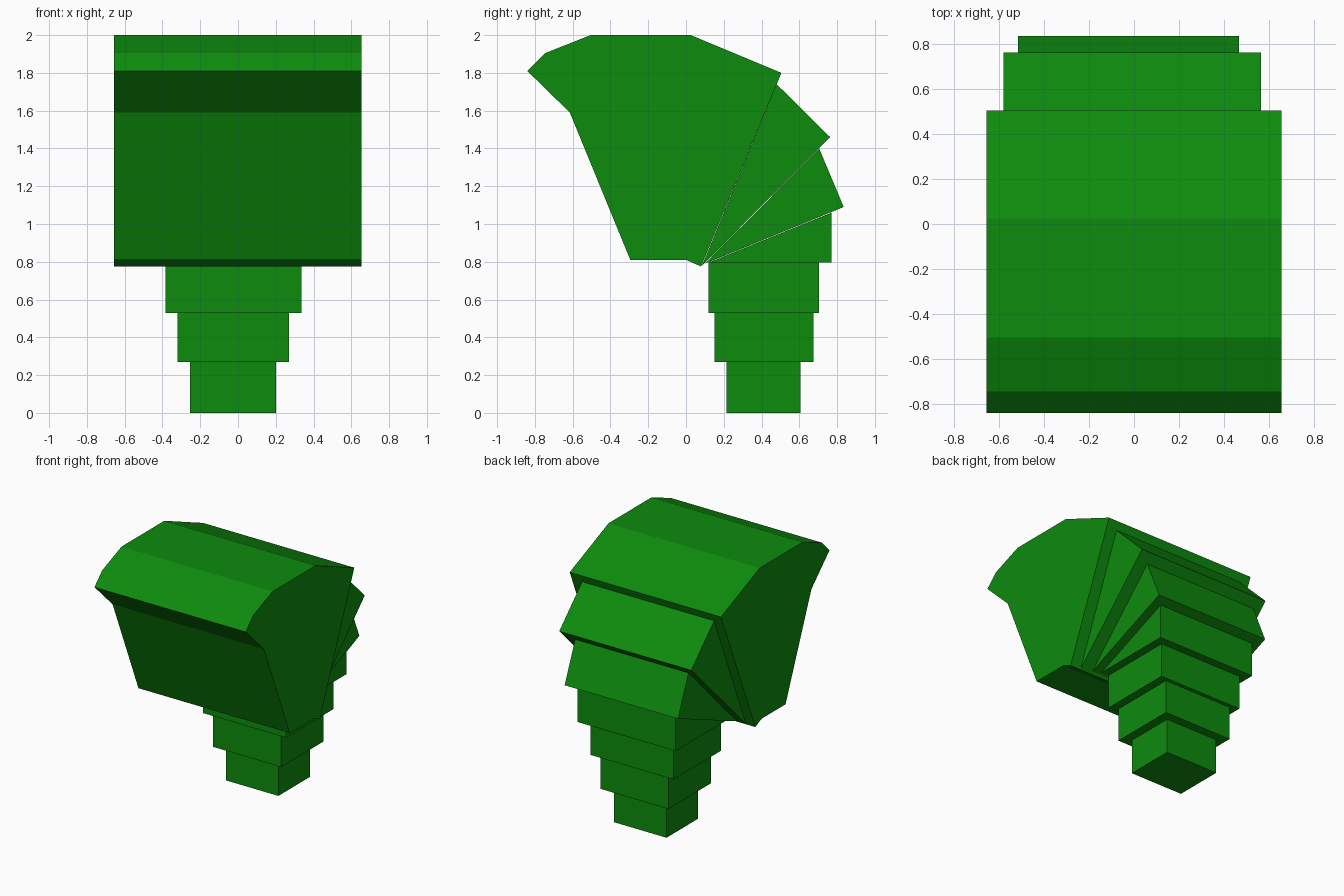
import bpy
import bmesh

cube = bpy.data.objects.get("Cube")
if cube:
    bpy.data.objects.remove(cube, do_unlink=True)

green = bpy.data.materials.new("leaf_green")
green.use_nodes = True
colour = (0.004, 0.26, 0.004, 1)
green.diffuse_color = colour
green.node_tree.nodes["Principled BSDF"].inputs["Base Color"].default_value = colour


def prism(name, x0, x1, profile):
    """Extrude a side profile of (y, z) points from x0 to x1."""
    bm = bmesh.new()
    face = bm.faces.new([bm.verts.new((x0, y, z)) for y, z in profile])
    out = bmesh.ops.extrude_face_region(bm, geom=[face])
    moved = [v for v in out["geom"] if isinstance(v, bmesh.types.BMVert)]
    bmesh.ops.translate(bm, verts=moved, vec=(x1 - x0, 0, 0))
    bmesh.ops.recalc_face_normals(bm, faces=bm.faces)
    mesh = bpy.data.meshes.new(name)
    bm.to_mesh(mesh)
    bm.free()
    mesh.materials.append(green)
    obj = bpy.data.objects.new(name, mesh)
    bpy.context.collection.objects.link(obj)
    return obj


def block(name, x0, x1, y0, y1, z0, z1):
    return prism(name, x0, x1, [(y0, z0), (y1, z0), (y1, z1), (y0, z1)])


# Stepped stem
block("stem_tip", -0.255, 0.20, 0.215, 0.605, 0, 0.27)
block("stem_middle", -0.32, 0.27, 0.15, 0.675, 0.27, 0.53)
block("stem_top", -0.385, 0.335, 0.118, 0.705, 0.53, 0.795)

# Fan of wedges forming the bend
prism("lower_wedge", -0.45, 0.40, [(0.118, 0.795), (0.77, 0.795), (0.77, 1.06)])
prism("middle_wedge", -0.515, 0.468, [(0.10, 0.79), (0.835, 1.09), (0.705, 1.40)])
prism("upper_wedge", -0.58, 0.565, [(0.085, 0.78), (0.763, 1.46), (0.48, 1.74)])

# Large head with sloping front
prism("head", -0.657, 0.655, [
    (-0.84, 1.81), (-0.745, 1.905), (-0.505, 2), (0.025, 2), (0.505, 1.80),
    (0.08, 0.775), (0, 0.81), (-0.295, 0.81), (-0.615, 1.59)])
